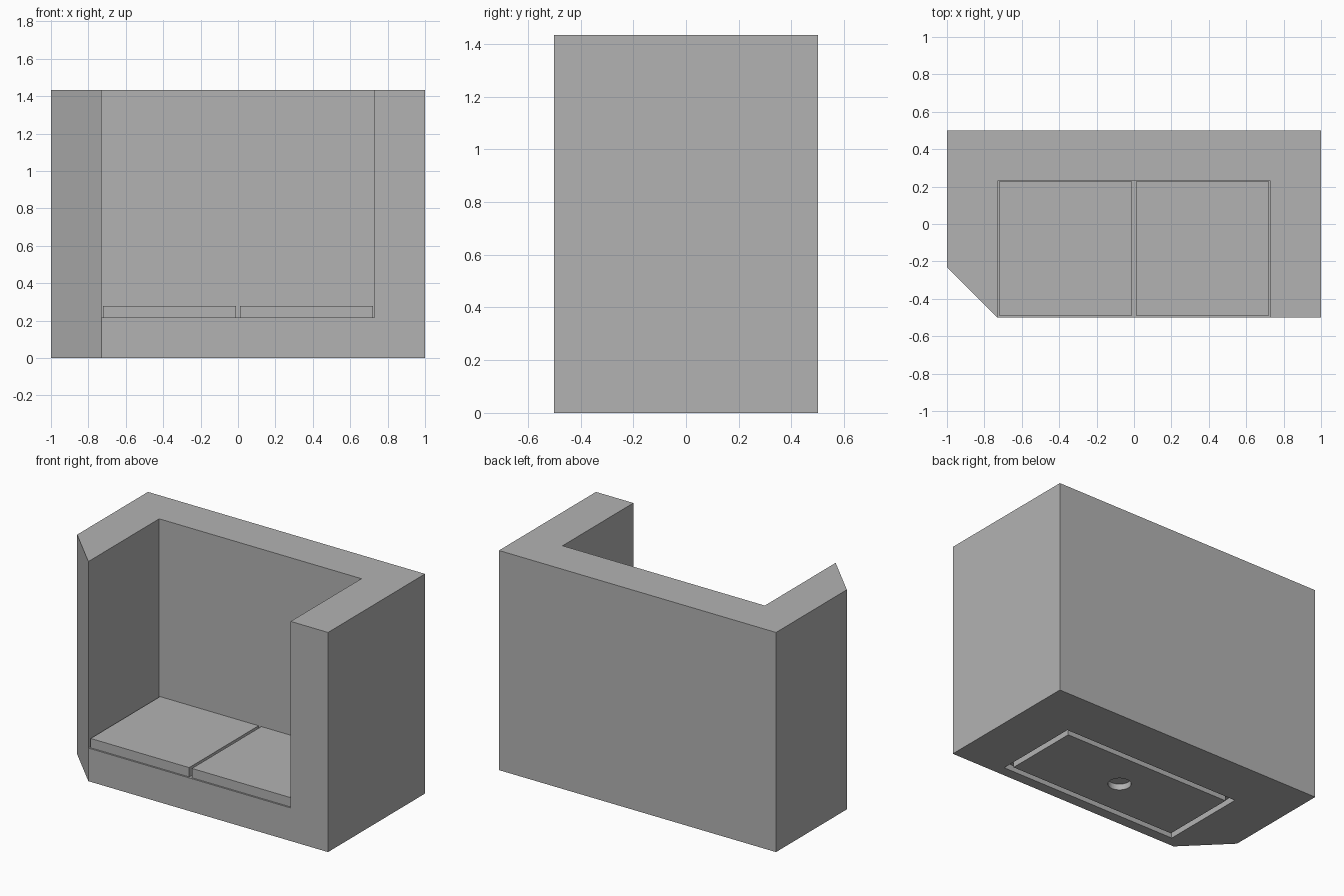
import bpy, bmesh

cube = bpy.data.objects.get("Cube")
if cube:
    bpy.data.objects.remove(cube)

grey = bpy.data.materials.new("plain_grey")
grey.use_nodes = True
grey.diffuse_color = (0.45, 0.45, 0.45, 1)
grey.node_tree.nodes["Principled BSDF"].inputs["Base Color"].default_value = grey.diffuse_color

WIDTH, DEPTH, HEIGHT = 1.0, 0.5, 1.433   # half width, half depth, full height
WALL = 0.27
SEAT_Z = 0.216
INNER_X, INNER_Y = WIDTH - WALL, DEPTH - WALL
MID_Y = (INNER_Y - DEPTH) / 2            # centre line of the seat


def prism(name, outline, z0, z1):
    """Extrude a flat outline from z0 up to z1."""
    bm = bmesh.new()
    face = bm.faces.new([bm.verts.new((x, y, z0)) for x, y in outline])
    grown = bmesh.ops.extrude_face_region(bm, geom=[face])["geom"]
    bmesh.ops.translate(bm, vec=(0, 0, z1 - z0),
                        verts=[v for v in grown if isinstance(v, bmesh.types.BMVert)])
    bmesh.ops.recalc_face_normals(bm, faces=bm.faces)
    mesh = bpy.data.meshes.new(name)
    bm.to_mesh(mesh)
    bm.free()
    mesh.materials.append(grey)
    obj = bpy.data.objects.new(name, mesh)
    bpy.context.collection.objects.link(obj)
    return obj


def block(name, x0, x1, y0, y1, z0, z1):
    return prism(name, [(x0, y0), (x1, y0), (x1, y1), (x0, y1)], z0, z1)


def cut(target, cutter):
    """Subtract the cutter from the target, then discard it."""
    cutter.hide_render = True
    mod = target.modifiers.new("cut", "BOOLEAN")
    mod.operation, mod.solver, mod.object = "DIFFERENCE", "EXACT", cutter
    bpy.context.view_layer.objects.active = target
    bpy.ops.object.modifier_apply(modifier=mod.name)
    bpy.data.objects.remove(cutter)


def drill(target, radius, z0, z1):
    bpy.ops.mesh.primitive_cylinder_add(vertices=48, radius=radius, depth=z1 - z0,
                                        location=(0, MID_Y, (z0 + z1) / 2))
    hole = bpy.context.object
    hole.data.materials.append(grey)
    cut(target, hole)


# Solid shell with one bevelled front corner
shell = prism("shell", [(-INNER_X, -DEPTH), (WIDTH, -DEPTH), (WIDTH, DEPTH),
                        (-WIDTH, DEPTH), (-WIDTH, -INNER_Y)], 0, HEIGHT)

# Seating space, open to the front and top
cut(shell, block("seat_cutter", -INNER_X, INNER_X, -DEPTH - 1, INNER_Y, SEAT_Z, HEIGHT + 1))

# Underside recess, filled by a smaller panel to leave a narrow groove
GROOVE, RECESS = 0.04, 0.04
rx, ry = 0.656, 0.295
cut(shell, block("recess_cutter", -rx, rx, MID_Y - ry, MID_Y + ry, -1, RECESS))
px, py = rx - GROOVE, ry - GROOVE
panel = block("underside_panel", -px, px, MID_Y - py, MID_Y + py, 0, RECESS)

# Round hole in the middle of the panel
drill(panel, 0.07, -0.1, RECESS + 0.1)

# Pair of seat cushions
for side, name in ((-1, "right_cushion"), (1, "left_cushion")):
    x0, x1 = sorted((side * 0.01, side * 0.721))
    block(name, x0, x1, -0.489, 0.226, SEAT_Z, 0.277)
